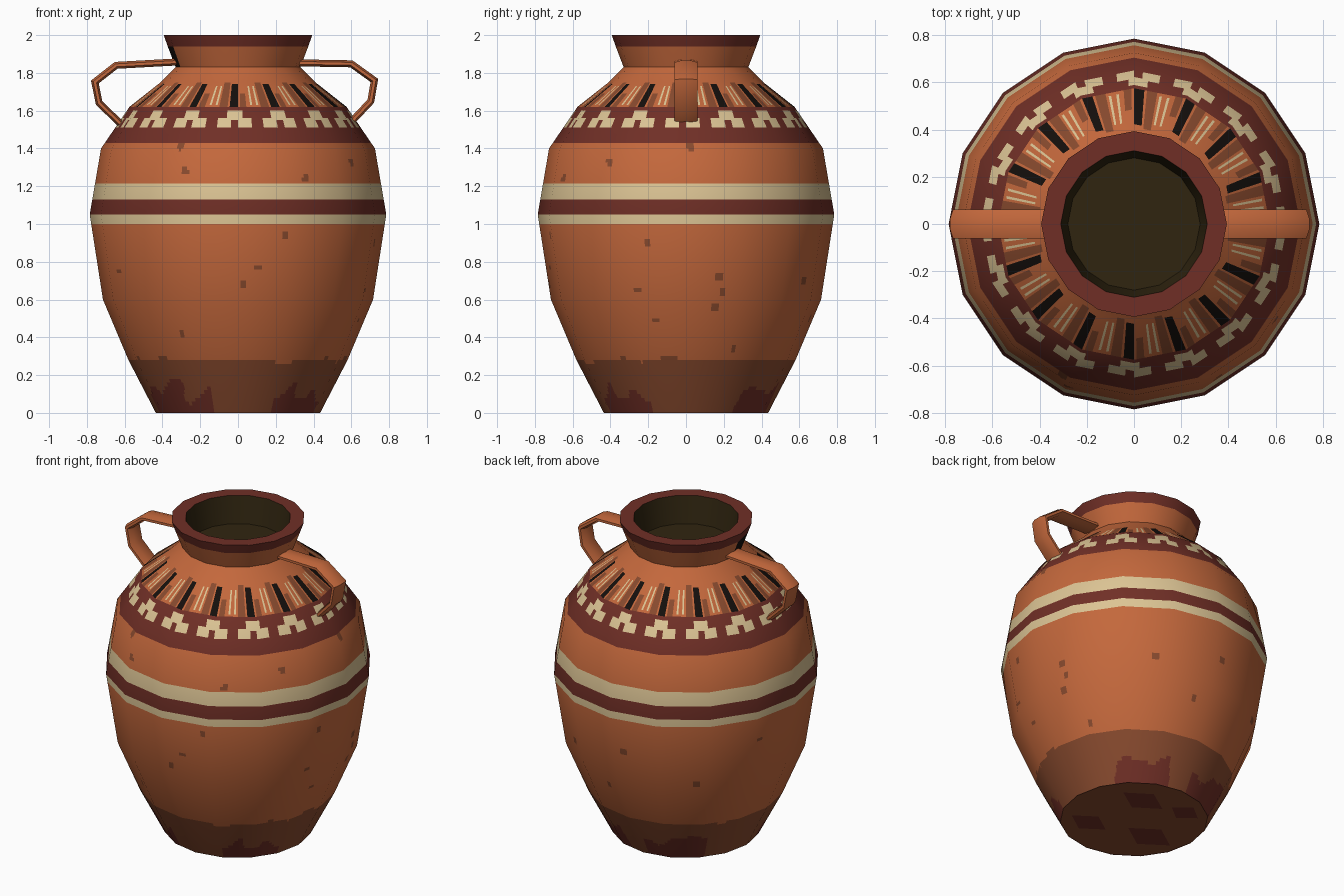
import bpy, math
from mathutils import Vector, noise

if "Cube" in bpy.data.objects:
    bpy.data.objects.remove(bpy.data.objects["Cube"])

SIDES = 16


def srgb(r, g, b):
    f = lambda c: c / 12.92 if c <= 0.04045 else ((c + 0.055) / 1.055) ** 2.4
    return (f(r / 255), f(g / 255), f(b / 255), 1)


COLOURS = {"terracotta": (196, 104, 60), "dark_red": (112, 47, 38), "cream": (220, 196, 148),
           "black": (20, 15, 12), "brown": (136, 74, 46), "dark_olive": (48, 37, 16)}
MATS = []
for name, c in COLOURS.items():
    m = bpy.data.materials.new(name)
    m.diffuse_color = srgb(*c)
    m.use_nodes = True
    m.node_tree.nodes["Principled BSDF"].inputs["Base Color"].default_value = m.diffuse_color
    MATS.append(m)
CLAY, RED, CREAM, BLACK, BROWN, OLIVE = range(6)


def make(name, verts, faces, rule):
    me = bpy.data.meshes.new(name)
    me.from_pydata(verts, [], faces)
    for m in MATS:
        me.materials.append(m)
    for p in me.polygons:
        c = p.center
        p.material_index = rule(math.degrees(math.atan2(c.y, c.x)), c.z)
    ob = bpy.data.objects.new(name, me)
    bpy.context.collection.objects.link(ob)
    return ob


def ring_dirs(cols):
    """Points on a unit polygon, each side cut into cols pieces, with radial directions."""
    out = []
    for s in range(SIDES):
        a, b = [Vector((math.cos(t), math.sin(t))) for t in
                (2 * math.pi * s / SIDES, 2 * math.pi * (s + 1) / SIDES)]
        out += [a.lerp(b, k / cols) for k in range(cols)]
    return out


def lathe(name, prof, rule, cols=1, extra=()):
    """Revolve (radius, height) points; extra heights add cut rows."""
    seg = [Vector((b[1] - a[1], a[0] - b[0])).normalized() for a, b in zip(prof, prof[1:])]
    nrm = [(seg[max(i - 1, 0)] + seg[min(i, len(seg) - 1)]).normalized() for i in range(len(prof))]
    rows = [(Vector(p), n) for p, n in zip(prof, nrm)]
    for z in extra:
        for i in range(len(prof) - 1):
            z0, z1 = prof[i][1], prof[i + 1][1]
            if z0 + 1e-4 < z < z1 - 1e-4:
                t = (z - z0) / (z1 - z0)
                rows.append((Vector(prof[i]).lerp(Vector(prof[i + 1]), t), nrm[i].lerp(nrm[i + 1], t)))
    if extra:
        rows.sort(key=lambda r: r[0].y)
    dirs = ring_dirs(cols)
    n = len(dirs)
    verts, norms, faces = [], [], []
    for p, q in rows:
        for d in dirs:
            u = d.normalized()
            verts.append((d.x * p.x, d.y * p.x, p.y))
            norms.append(Vector((u.x * q.x, u.y * q.x, q.y)).normalized())
    for j in range(len(rows) - 1):
        for i in range(n):
            k = (i + 1) % n
            faces.append((j * n + i, j * n + k, (j + 1) * n + k, (j + 1) * n + i))
    ob = make(name, verts, faces, rule)
    ob.data.shade_smooth()
    ob.data.normals_split_custom_set_from_vertices(norms)
    return ob


def disc(name, r, z, mat, up=True):
    pts = [(d.x * r, d.y * r, z) for d in ring_dirs(1)]
    return make(name, pts, [list(range(SIDES)) if up else list(range(SIDES))[::-1]], lambda a, h: mat)


# Small brown specks as (angle, height)
SPOTS = [(-71, .94), (-82, .77), (-88, .68), (-118, .42), (-112, 1.28), (-115, 1.41), (-34, 1.33),
         (-61, 1.24), (-21, .65), (-14, .49), (16, .64), (14, .72), (13, .56), (25, .34), (-16, .9),
         (2, 1.41), (60, .7), (95, .78), (82, .5), (130, .6), (160, .85), (-150, .75)]
# Worn patches round the foot as (from angle, to angle)
WORN = [(-165, -107), (-66, -24), (35, 78), (95, 140)]


def paint(a, z):
    u = ((a + 2) / 22.5 + 0.5) % 1 - 0.5          # place within one repeat of the pattern
    rad = math.radians(a)
    nz = noise.noise(Vector((math.cos(rad) * 5, math.sin(rad) * 5, z * 9)))
    if z < 0.28 + 0.02 * nz:
        for a0, a1 in WORN:
            if a0 < a < a1 and z < 0.08 + 0.11 * nz + 0.05 * math.sin(math.pi * (a - a0) / (a1 - a0)):
                return RED
        return BROWN
    if 1.0 < z < 1.215:
        return RED if 1.05 < z < 1.13 else CREAM
    if 1.43 < z < 1.62:
        d = abs(u) * 0.235
        if (d < 0.04 and 1.55 < z < 1.60) or (0.018 < d < 0.085 and 1.51 < z < 1.562):
            return CREAM
        return RED
    if 1.62 < z < 1.75:
        v = u % 1
        if abs(u) < 0.1 and z < 1.74:
            return BLACK
        if (0.40 < v < 0.45 or 0.53 < v < 0.57) and 1.63 < z < 1.73:
            return CREAM
        if (0.16 < v < 0.30 and z < 1.69) or 0.64 < v < 0.84:
            return BROWN
        return CLAY
    for sa, sz in SPOTS:
        if math.hypot(math.radians(a - sa) * 0.72, z - sz) < 0.02:
            return BROWN
    return CLAY


# Body
cuts = [i * 0.02 for i in range(1, 50)] + [1.0, 1.13, 1.215] + [1.225 + i * 0.02 for i in range(10)]
cuts += [1.43] + [1.5 + i * 0.01 for i in range(12)] + [1.63, 1.66, 1.69, 1.73, 1.74]
lathe("body", [(.435, 0), (.58, .28), (.715, .6), (.785, 1.05), (.725, 1.4), (.575, 1.62),
               (.41, 1.75), (.33, 1.83)], paint, 20, cuts)


# Neck with the painted lip and a dark mark beside one handle
def neck_paint(a, z):
    if z > 1.94:
        return RED
    return BLACK if a % 360 > 180 and a % 360 < 203 else CLAY


lathe("neck", [(.33, 1.83), (.372, 1.94), (.393, 2.0)], neck_paint, 4)
lathe("rim_top", [(.393, 2.0), (.31, 2.0)], lambda a, z: RED)

# Dark inside
lathe("inner_wall", [(.31, 2.0), (.28, 1.83)], lambda a, z: OLIVE)
disc("inner_floor", .28, 1.83, OLIVE)

# Underside with worn patches
disc("base", .437, .004, BROWN, up=False)
for i, (x, y, sx, sy) in enumerate([(-.2, -.1, .16, .11), (.18, -.2, .13, .09),
                                    (.1, .2, .15, .1), (-.18, .25, .1, .08)]):
    make("base_patch_%d" % i, [(x - sx, y, .001), (x, y + sy, .001), (x + sx, y, .001), (x, y - sy, .001)],
         [(0, 1, 2, 3)], lambda a, z: RED)


# Strap handles swept along a bent path
def handle(name, path, w=0.066, t=0.02, n=8):
    pts = [Vector((x, 0, z)) for x, z in path]
    verts, faces = [], []
    for i, p in enumerate(pts):
        d0 = (p - pts[i - 1]).normalized() if i else (pts[1] - p).normalized()
        d1 = (pts[i + 1] - p).normalized() if i < len(pts) - 1 else d0
        tan = (d0 + d1).normalized()
        out = Vector((-tan.z, 0, tan.x)) / max(tan.dot(d0), 0.5)
        for k in range(n):
            a = 2 * math.pi * (k + 0.5) / n
            verts.append(p + out * (t * math.sin(a)) + Vector((0, w * math.cos(a), 0)))
    for j in range(len(pts) - 1):
        for k in range(n):
            m = (k + 1) % n
            faces.append((j * n + k, j * n + m, (j + 1) * n + m, (j + 1) * n + k))
    if path[0][0] > 0:
        faces = [f[::-1] for f in faces]
    ob = make(name, verts, faces, lambda a, z: CLAY)
    # make sure the faces look outward
    f = ob.data.polygons[1]
    mid = (pts[0] + pts[1]) / 2
    if f.normal.dot(f.center - mid) < 0:
        ob.data.flip_normals()
    bpy.ops.object.select_all(action='DESELECT')
    ob.select_set(True)
    bpy.context.view_layer.objects.active = ob
    bpy.ops.object.shade_smooth_by_angle(angle=math.radians(40))


handle("handle_right", [(.32, 1.853), (.60, 1.848), (.722, 1.76), (.703, 1.65), (.59, 1.53)])
handle("handle_left", [(-.32, 1.858), (-.645, 1.84), (-.758, 1.752), (-.735, 1.64), (-.61, 1.52)])
